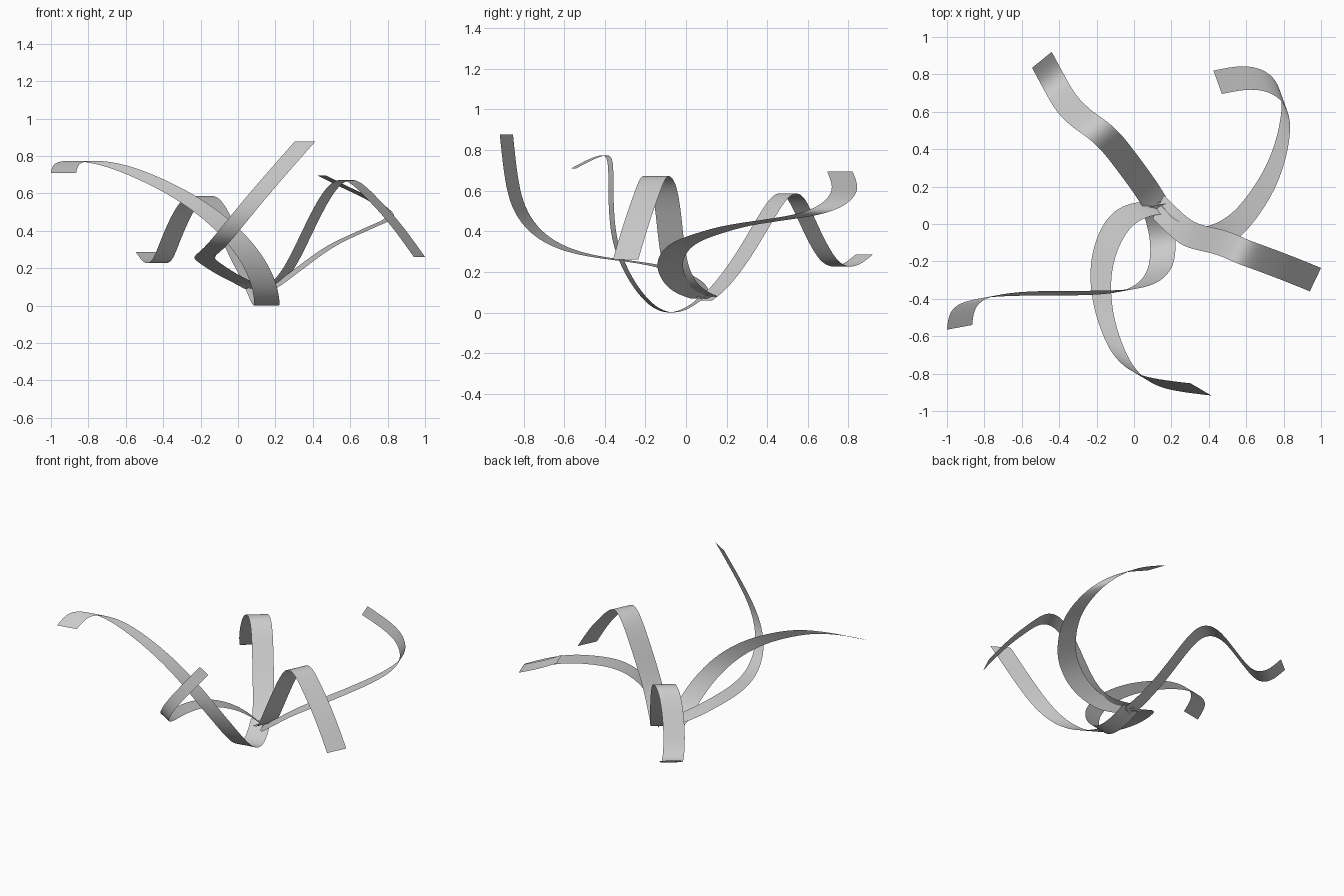
import bpy
import bmesh
from mathutils import Vector

default_cube = bpy.data.objects.get("Cube")
if default_cube:
    bpy.data.objects.remove(default_cube, do_unlink=True)

# One neutral grey for every ribbon
grey = bpy.data.materials.new("ribbon_grey")
grey.use_nodes = True
colour = (.6, .6, .6, 1)
grey.diffuse_color = colour
grey.node_tree.nodes["Principled BSDF"].inputs["Base Color"].default_value = colour

STEPS = 5
RELAX_PASSES = 8


def smooth_path(points):
    """Catmull-Rom path through the control points, lightly relaxed."""
    controls = [Vector(point) for point in points]
    first = controls[0] * 2 - controls[1]
    last = controls[-1] * 2 - controls[-2]
    padded = [first] + controls + [last]
    path = []
    for before, start, end, after in zip(padded, padded[1:], padded[2:], padded[3:]):
        for step in range(STEPS):
            t = step / STEPS
            linear = (end - before) * t
            square = (before * 2 - start * 5 + end * 4 - after) * t ** 2
            cubic = (start * 3 - before - end * 3 + after) * t ** 3
            path.append(start + (linear + square + cubic) / 2)
    path.append(controls[-1])
    for _ in range(RELAX_PASSES):
        inner = [(a + b * 2 + c) / 4 for a, b, c in zip(path, path[1:], path[2:])]
        path = [path[0]] + inner + [path[-1]]
    return path


def make_ribbon(name, across, points):
    """Sweep one long edge sideways by a fixed vector to form a thin band."""
    bm = bmesh.new()
    verts = [bm.verts.new(position) for position in smooth_path(points)]
    edges = [bm.edges.new(pair) for pair in zip(verts, verts[1:])]
    swept = bmesh.ops.extrude_edge_only(bm, edges=edges)
    moved = [item for item in swept["geom"] if isinstance(item, bmesh.types.BMVert)]
    bmesh.ops.translate(bm, verts=moved, vec=Vector(across))
    bmesh.ops.recalc_face_normals(bm, faces=bm.faces)
    for face in bm.faces:
        face.smooth = True
    mesh = bpy.data.meshes.new(name)
    bm.to_mesh(mesh)
    bm.free()
    mesh.materials.append(grey)
    ribbon = bpy.data.objects.new(name, mesh)
    bpy.context.collection.objects.link(ribbon)
    return ribbon


# Arched ribbon reaching to the left side
make_ribbon("left_arch_ribbon", (.06, .125, 0), [
    (.1, .03, .08), (.18, -.05, .12), (.25, -.11, .21), (.32, -.135, .35),
    (.39, -.15, .495), (.45, -.167, .6), (.5, -.187, .655), (.55, -.21, .675),
    (.61, -.232, .65), (.7, -.265, .56), (.81, -.307, .44), (.94, -.36, .26)])

# Wavy ribbon running to the back right
make_ribbon("back_wave_ribbon", (.105, .085, 0), [
    (.075, .045, .06), (.03, .12, .12), (-.04, .22, .25), (-.1, .3, .38),
    (-.15, .365, .49), (-.2, .42, .57), (-.255, .467, .59), (-.315, .508, .55),
    (-.37, .555, .45), (-.415, .605, .345), (-.45, .66, .255), (-.48, .715, .225),
    (-.51, .77, .235), (-.545, .835, .285)])

# Hooked ribbon curling round the back left
make_ribbon("back_hook_ribbon", (-.045, .125, 0), [
    (.16, .02, .07), (.22, -.06, .1), (.3, -.12, .16), (.4, -.145, .235),
    (.49, -.12, .3), (.58, -.06, .35), (.67, .05, .39), (.75, .18, .427),
    (.807, .33, .45), (.835, .48, .472), (.83, .58, .495), (.79, .66, .53),
    (.71, .71, .58), (.6, .72, .63), (.47, .695, .695)])

# Ribbon looping forward and rising at the front
make_ribbon("front_rising_ribbon", (.11, -.065, 0), [
    (.07, .12, .07), (-.02, .11, .12), (-.12, .06, .17), (-.195, -.06, .22),
    (-.235, -.22, .25), (-.225, -.4, .272), (-.18, -.56, .31),
    (-.12, -.69, .38), (-.03, -.78, .49), (.09, -.825, .635), (.303, -.852, .877)])

# Low ribbon that touches the ground and sweeps up to the right side
make_ribbon("right_sweep_ribbon", (.135, .025, 0), [
    (.04, .085, .09), (.065, .01, .03), (.085, -.08, -.005), (.087, -.17, .025),
    (.072, -.25, .11), (.025, -.315, .22), (-.06, -.36, .34), (-.18, -.377, .46),
    (-.34, -.382, .575), (-.5, -.382, .66), (-.64, -.384, .72), (-.76, -.39, .758),
    (-.88, -.407, .775), (-.955, -.44, .77), (-.99, -.49, .75), (-1, -.565, .71)])
